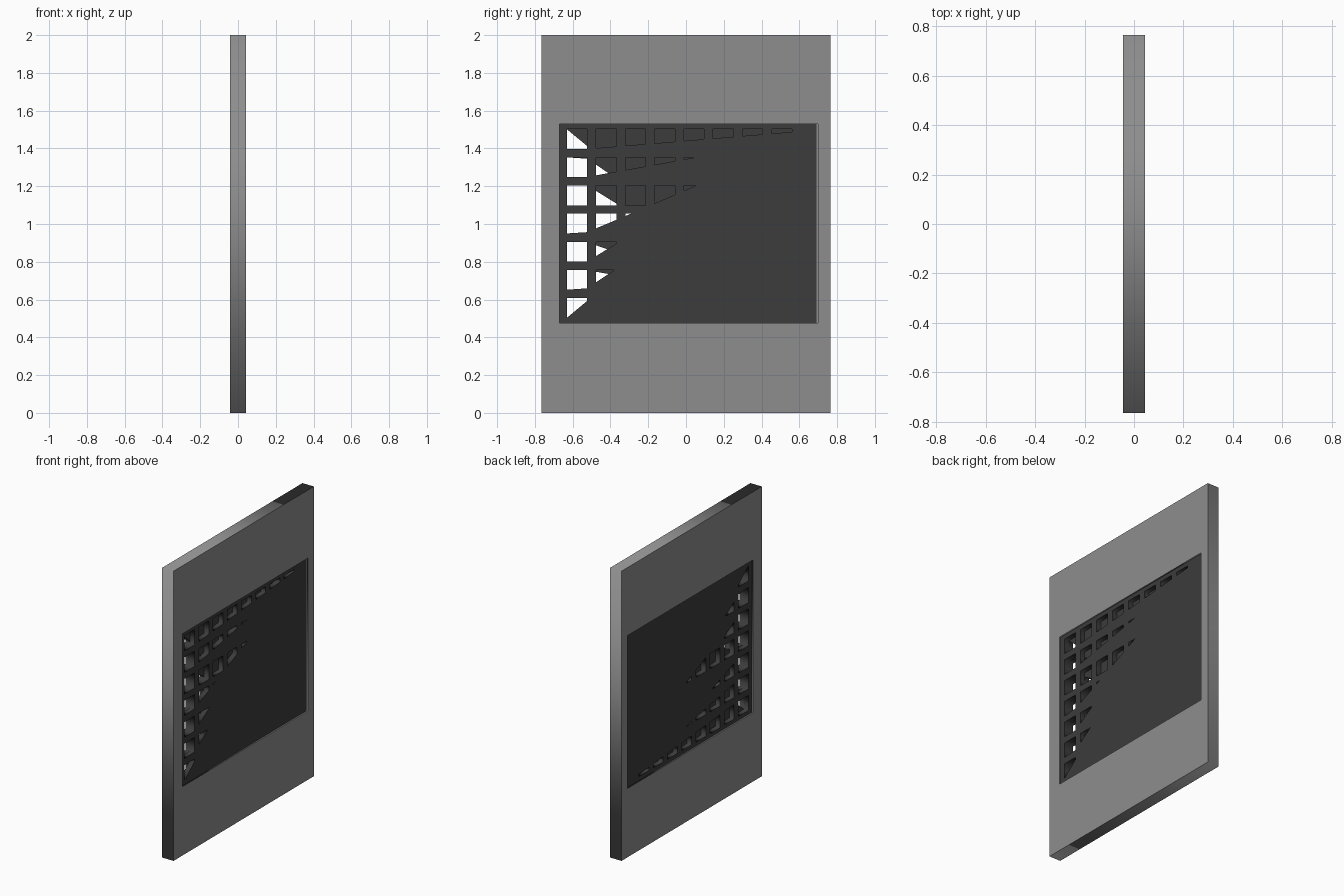
import bpy
from math import pi

if "Cube" in bpy.data.objects:
    bpy.data.objects.remove(bpy.data.objects["Cube"])


def material(name, v):
    m = bpy.data.materials.new(name)
    m.diffuse_color = (v, v, v, 1)
    m.use_nodes = True
    m.node_tree.nodes["Principled BSDF"].inputs["Base Color"].default_value = m.diffuse_color
    return m


def rect(y0, y1, z0, z1):
    return [(y0, z0), (y1, z0), (y1, z1), (y0, z1)]


def plate(name, loops, x0, x1, mat):
    """Filled outline with holes in the yz plane, thick from x0 to x1."""
    cu = bpy.data.curves.new(name, 'CURVE')
    cu.dimensions = '2D'
    cu.fill_mode = 'BOTH'
    cu.extrude = (x1 - x0) / 2
    for pts in loops:
        sp = cu.splines.new('POLY')
        sp.points.add(len(pts) - 1)
        for p, (y, z) in zip(sp.points, pts):
            p.co = (y, z, 0, 1)
        sp.use_cyclic_u = True
    ob = bpy.data.objects.new(name, cu)
    bpy.context.collection.objects.link(ob)
    ob.rotation_euler = (pi / 2, 0, pi / 2)
    ob.location.x = (x0 + x1) / 2
    cu.materials.append(mat)
    bpy.ops.object.select_all(action='DESELECT')
    bpy.context.view_layer.objects.active = ob
    ob.select_set(True)
    bpy.ops.object.convert(target='MESH')
    return bpy.context.object


def holes(rows):
    """Grid of square holes; each row is cut off below by a rising line."""
    out = []
    for r, (start, slope) in enumerate(rows):
        lo = 1.397 - 0.149 * r
        hi = lo + 0.105
        for c in range(8):
            y0 = -0.631 + 0.155 * c
            y1 = y0 + 0.107
            b0 = lo + max(0, (y0 - start) * slope)
            b1 = lo + max(0, (y1 - start) * slope)
            if b0 > hi - 0.004:
                continue
            if b1 < hi - 0.001:
                out.append([(y0, b0), (y1, b1), (y1, hi), (y0, hi)])
            else:
                out.append([(y0, b0), (start + (hi - lo) / slope, hi), (y0, hi)])
    return out


grey = material("frame_grey", 0.27)
dark = material("panel_dark", 0.045)

# outer frame
plate("frame", [rect(-0.765, 0.765, 0, 2), rect(-0.67, 0.70, 0.475, 1.53)],
      -0.0435, 0.0435, grey)
# narrow filler strip beside the panel
plate("side_strip", [rect(0.692, 0.70, 0.475, 1.53)], -0.035, 0.035, grey)

# two perforated sheets back to back, the rear one upside down
top = [(-0.53, 0.083), (-0.53, 0.18)]
low = [(-0.523, 0.62), (-0.535, 0.67), (-0.631, 0.83)]
right_rows = top + [(-0.19, 0.43), (-0.54, 0.42)] + low
left_rows = top + [(-0.53, 0.35), (-0.19, 0.43)] + low
outline = rect(-0.67, 0.692, 0.475, 1.53)
plate("right_sheet", [outline] + holes(right_rows), 0, 0.035, dark)
flipped = [[(y, 2.005 - z) for y, z in h] for h in holes(left_rows)]
plate("left_sheet", [outline] + flipped, -0.035, 0, dark)
